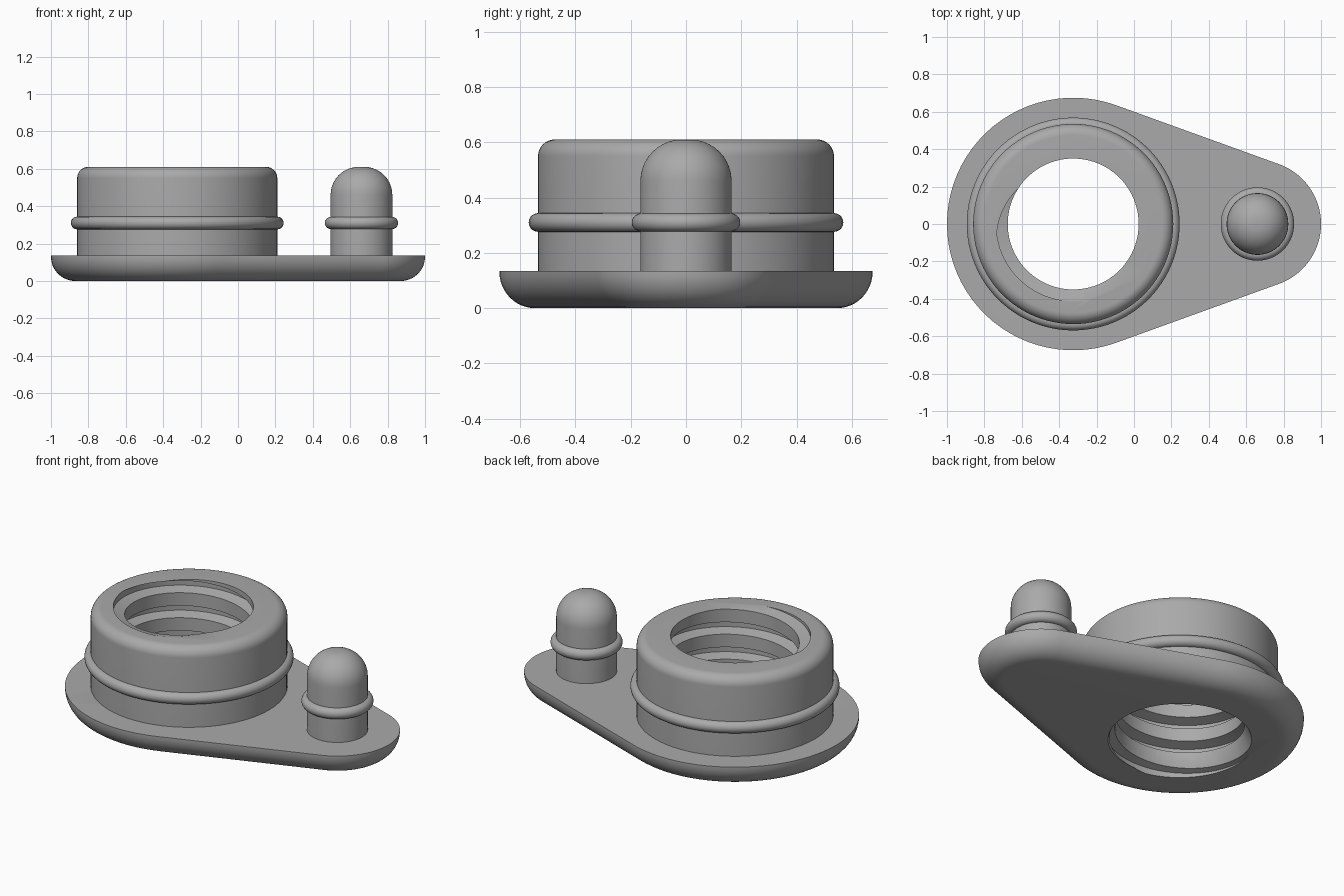
import bpy, bmesh
from math import pi, tau, sin, cos, acos

cube = bpy.data.objects.get("Cube")
if cube:
    bpy.data.objects.remove(cube)

grey = bpy.data.materials.new("grey")
grey.use_nodes = True
grey.diffuse_color = (0.4, 0.4, 0.4, 1)
grey.node_tree.nodes["Principled BSDF"].inputs["Base Color"].default_value = (0.4, 0.4, 0.4, 1)

SOCKET_X, PIN_X = -0.325, 0.66
BIG_R, SMALL_R = 0.675, 0.34
PLATE_H, TOP = 0.135, 0.61
SEG = 96


def make(name, bm, x=0.0):
    bmesh.ops.recalc_face_normals(bm, faces=bm.faces)
    mesh = bpy.data.meshes.new(name)
    bm.to_mesh(mesh)
    bm.free()
    mesh.materials.append(grey)
    obj = bpy.data.objects.new(name, mesh)
    obj.location.x = x
    bpy.context.collection.objects.link(obj)
    return obj


def loft(name, loops, x=0.0):
    """Skin a stack of closed loops and cap both ends."""
    bm = bmesh.new()
    rows = [[bm.verts.new(p) for p in loop] for loop in loops]
    for a, b in zip(rows, rows[1:]):
        for i in range(len(a)):
            j = (i + 1) % len(a)
            bm.faces.new((a[i], a[j], b[j], b[i]))
    bm.faces.new(rows[0])
    bm.faces.new(rows[-1])
    return make(name, bm, x)


def circle(r, z):
    return [(r * cos(tau * i / SEG), r * sin(tau * i / SEG), z) for i in range(SEG)]


def lathe(name, profile, x):
    return loft(name, [circle(r, z) for r, z in profile], x)


def rounded_post(name, r, base, top, fillet, x, steps=10):
    """Cylinder with a rounded upper rim."""
    arc = [pi / 2 * i / steps for i in range(steps + 1)]
    rim = [(r - fillet + fillet * cos(t), top - fillet + fillet * sin(t)) for t in arc]
    return lathe(name, [(r, base)] + rim, x)


def seal_ring(name, r, thick, z, x):
    bpy.ops.mesh.primitive_torus_add(major_radius=r, minor_radius=thick, major_segments=SEG,
                                     minor_segments=20, location=(x, 0, z))
    obj = bpy.context.object
    obj.name = name
    obj.data.materials.append(grey)
    return obj


def teardrop(inset, z, steps=48):
    """Outline round two circles joined by their tangents."""
    a = acos((BIG_R - SMALL_R) / (PIN_X - SOCKET_X))
    pts = []
    for cx, r, start, end in ((PIN_X, SMALL_R, -a, a), (SOCKET_X, BIG_R, a, tau - a)):
        for i in range(steps + 1):
            t = start + (end - start) * i / steps
            pts.append((cx + (r - inset) * cos(t), (r - inset) * sin(t), z))
    return pts


def thread_cutter(name, crest, root, pitch, phase, z0, turns):
    """Solid screw shape that cuts the threaded bore."""
    shape = ((-0.24, crest), (-0.13, root), (0.13, root), (0.24, crest))
    n = len(shape)
    bm = bmesh.new()
    cols = []
    for i in range(SEG):
        t = tau * i / SEG
        col = []
        for k in range(turns * n + 1):
            offset, r = shape[k % n]
            z = z0 + pitch * (k // n + offset + (t - phase) / tau)
            col.append(bm.verts.new((r * cos(t), r * sin(t), z)))
        cols.append(col)
    rows = turns * n + 1
    for i in range(SEG):
        a = cols[i]
        b = cols[i + 1] if i + 1 < SEG else cols[0][n:]
        for k in range(min(len(a), len(b)) - 1):
            bm.faces.new((a[k], b[k], b[k + 1], a[k + 1]))
    # Close both spiral ends with a fan to the axis
    low = [c[0] for c in cols] + [cols[0][k] for k in range(n, 0, -1)]
    last = rows - 1
    high = [c[last] for c in cols[1:]]
    high += [cols[-1][k] for k in range(last - 1, last - n - 1, -1)]
    high += [cols[0][last]]
    for loop in (low, high):
        hub = bm.verts.new((0, 0, sum(v.co.z for v in loop) / len(loop)))
        for i in range(len(loop)):
            bm.faces.new((hub, loop[i], loop[(i + 1) % len(loop)]))
    return make(name, bm, SOCKET_X)


def cut(obj, cutter):
    mod = obj.modifiers.new("cut", "BOOLEAN")
    mod.operation, mod.solver, mod.object = "DIFFERENCE", "EXACT", cutter
    bpy.context.view_layer.objects.active = obj
    bpy.ops.object.modifier_apply(modifier=mod.name)


# Teardrop base plate with a rounded underside
bevel = PLATE_H - 0.005
arc = [pi / 2 * i / 12 for i in range(13)]
plate = loft("base_plate", [teardrop(bevel * (1 - sin(t)), bevel * (1 - cos(t))) for t in arc]
             + [teardrop(0, PLATE_H)])

# Socket and pin, each with a seal ring
socket = rounded_post("threaded_socket", 0.535, PLATE_H - 0.005, TOP, 0.06, SOCKET_X)
pin = rounded_post("locating_pin", 0.165, PLATE_H - 0.005, TOP, 0.15, PIN_X)
socket_ring = seal_ring("socket_seal_ring", 0.535, 0.034, 0.31, SOCKET_X)
pin_ring = seal_ring("pin_seal_ring", 0.163, 0.033, 0.31, PIN_X)

# Threaded bore, with a tapered entry underneath
thread = thread_cutter("thread_cutter", 0.35, 0.412, 0.15, 1.3 * pi, -0.29, 9)
entry = lathe("entry_cutter", [(0.395, -0.01), (0.345, 0.1)], SOCKET_X)
cut(plate, thread)
cut(plate, entry)
cut(socket, thread)
for helper in (thread, entry):
    bpy.data.objects.remove(helper)

# Smooth curved walls, keep rims and thread edges sharp
parts = [plate, socket, pin, socket_ring, pin_ring]
bpy.ops.object.select_all(action="DESELECT")
for obj in parts:
    obj.select_set(True)
bpy.context.view_layer.objects.active = plate
bpy.ops.object.shade_smooth_by_angle(angle=pi / 6)
